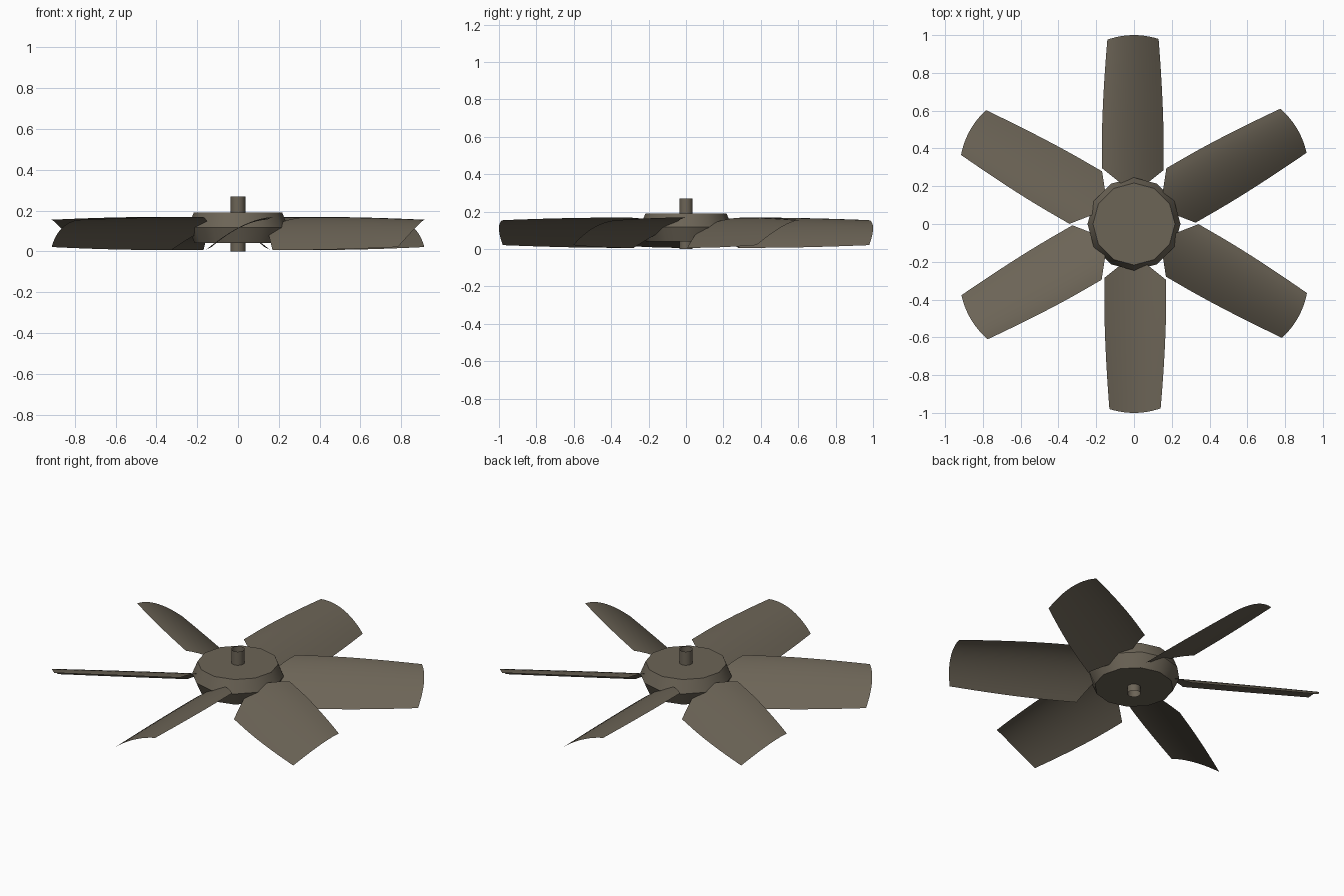
import bpy, bmesh, math

if "Cube" in bpy.data.objects:
    bpy.data.objects.remove(bpy.data.objects["Cube"])

metal = bpy.data.materials.new("dark_bronze_metal")
metal.diffuse_color = (0.150, 0.128, 0.094, 1)
metal.use_nodes = True
metal.node_tree.nodes["Principled BSDF"].inputs["Base Color"].default_value = metal.diffuse_color


def make_object(name, verts, faces):
    mesh = bpy.data.meshes.new(name)
    mesh.from_pydata(verts, [], faces)
    mesh.materials.append(metal)
    obj = bpy.data.objects.new(name, mesh)
    bpy.context.collection.objects.link(obj)
    bm = bmesh.new()
    bm.from_mesh(mesh)
    bmesh.ops.recalc_face_normals(bm, faces=bm.faces)
    bm.to_mesh(mesh)
    bm.free()
    bpy.ops.object.select_all(action='DESELECT')
    obj.select_set(True)
    bpy.context.view_layer.objects.active = obj
    bpy.ops.object.shade_smooth_by_angle(angle=math.radians(32))
    return obj


def lathe(name, profile, sides, capped):
    """Turn (radius, z) rings around the z axis."""
    verts = [(r * math.cos(math.tau * i / sides), r * math.sin(math.tau * i / sides), z)
             for r, z in profile for i in range(sides)]
    faces = [(k * sides + i, k * sides + (i + 1) % sides,
              (k + 1) * sides + (i + 1) % sides, (k + 1) * sides + i)
             for k in range(len(profile) - 1) for i in range(sides)]
    if capped:
        faces.append(tuple(range(sides))[::-1])
        faces.append(tuple(range((len(profile) - 1) * sides, len(profile) * sides)))
    return make_object(name, verts, faces)


# Faceted hub: two shallow cones meeting at a rim
lathe("hub", [(0.212, 0.04), (0.246, 0.118), (0.217, 0.19)], 12, True)

# Open shaft tube, above and below the hub
lathe("shaft_upper", [(0.036, 0.19), (0.036, 0.27)], 12, False)
lathe("shaft_lower", [(0.036, 0.0), (0.036, 0.04)], 12, False)


# Curved thin blades: pointed root, arched section, rounded tip
def blade(name, angle, rows=10, cols=12):
    ca, sa = math.cos(angle), math.sin(angle)
    verts = []
    for j in range(rows + 1):
        q = j / rows
        taper = 1 - 0.17 * max(0.0, (q - 0.2) / 0.8) ** 1.7
        for i in range(cols + 1):
            s = i / cols
            t = (-0.157 + 0.327 * s) * taper
            z = 0.09 + (-0.083 + 0.161 * (1 - (1 - s) ** 1.72)) * taper
            root = 0.16 + 0.8 * abs(t)
            tip = 1 - 0.022 * (t / 0.135) ** 2
            u = root + (tip - root) * q
            verts.append((u * ca - t * sa, u * sa + t * ca, z))
    w = cols + 1
    faces = [(j * w + i, (j + 1) * w + i, (j + 1) * w + i + 1, j * w + i + 1)
             for j in range(rows) for i in range(cols)]
    obj = make_object(name, verts, faces)
    # Keep the sheet's front side facing up
    if obj.data.polygons[0].normal.z < 0:
        obj.data.flip_normals()


for n in range(6):
    blade(f"blade_{n + 1}", math.radians(30 + 60 * n))
